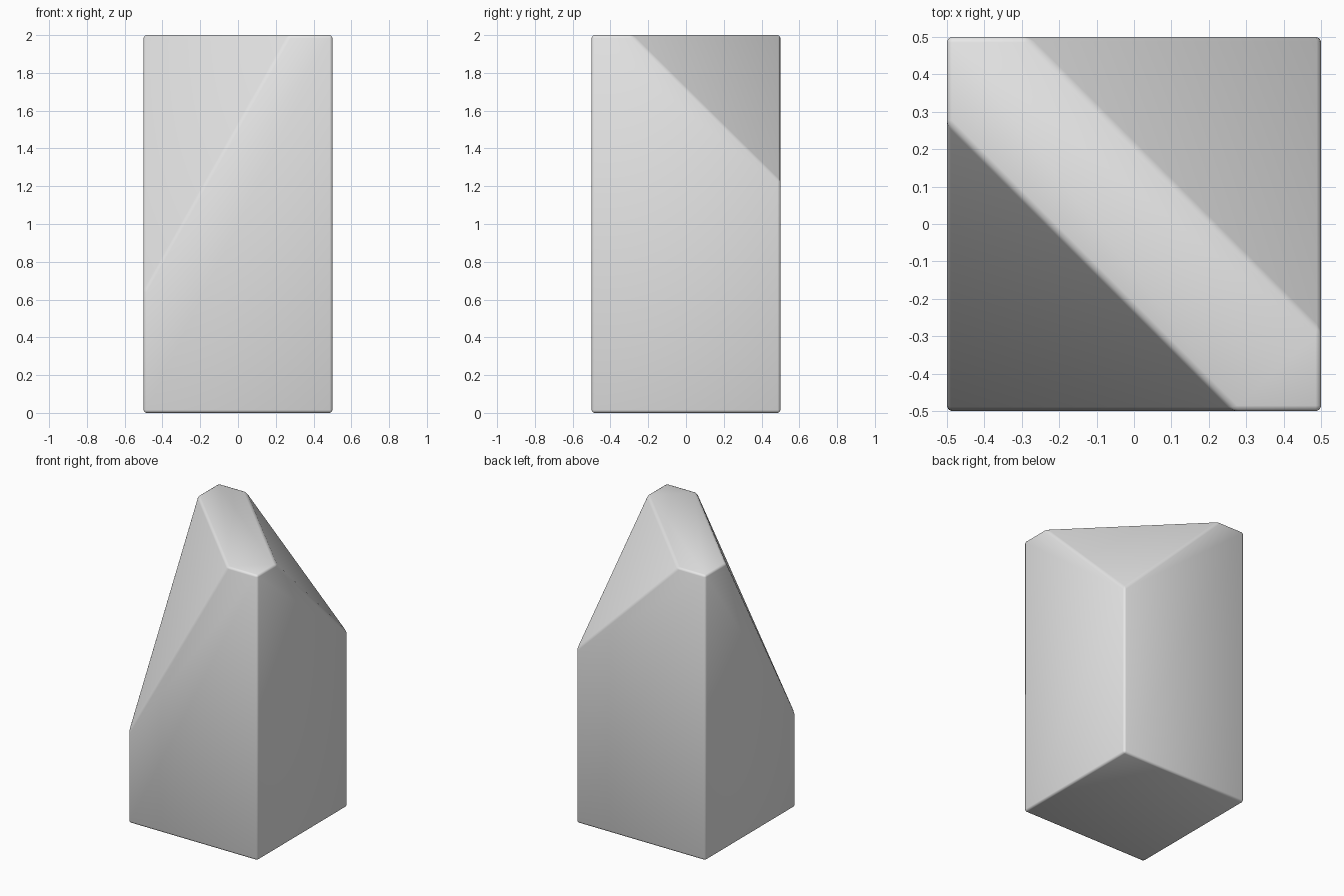
import bpy
import bmesh
from mathutils import Vector

default = bpy.data.objects.get("Cube")
if default:
    bpy.data.objects.remove(default, do_unlink=True)

# Plain grey material
grey = bpy.data.materials.new("light_grey")
grey.use_nodes = True
colour = (0.8, 0.8, 0.8, 1)
grey.diffuse_color = colour
grey.node_tree.nodes["Principled BSDF"].inputs["Base Color"].default_value = colour

# Tall square block
bm = bmesh.new()
bmesh.ops.create_cube(bm, size=1)
for v in bm.verts:
    v.co.z = 2 * (v.co.z + 0.5)


def slice_corner(side, offset, corner_height):
    """Cut a sloping facet from the top ridge down to one corner edge."""
    a = Vector((side * 0.5, side * (offset - 0.5), 2))
    b = Vector((side * (offset - 0.5), side * 0.5, 2))
    c = Vector((side * 0.5, side * 0.5, corner_height))
    normal = (b - a).cross(c - a).normalized()
    if normal.z < 0:
        normal.negate()
    geom = bm.verts[:] + bm.edges[:] + bm.faces[:]
    cut = bmesh.ops.bisect_plane(bm, geom=geom, plane_co=c, plane_no=normal,
                                 clear_outer=True, dist=1e-5)
    edges = [e for e in cut["geom_cut"] if isinstance(e, bmesh.types.BMEdge)]
    bmesh.ops.contextual_create(bm, geom=edges)


# Back left facet, then the steeper front right facet
slice_corner(1, 0.21, 1.22)
slice_corner(-1, 0.23, 0.64)
bmesh.ops.recalc_face_normals(bm, faces=bm.faces[:])
for f in bm.faces:
    f.smooth = True

mesh = bpy.data.meshes.new("faceted_block")
bm.to_mesh(mesh)
bm.free()
mesh.materials.append(grey)
block = bpy.data.objects.new("faceted_block", mesh)
bpy.context.collection.objects.link(block)

# Softly rounded edges
bevel = block.modifiers.new("rounded_edges", 'BEVEL')
bevel.width = 0.015
bevel.segments = 2
bevel.limit_method = 'ANGLE'
